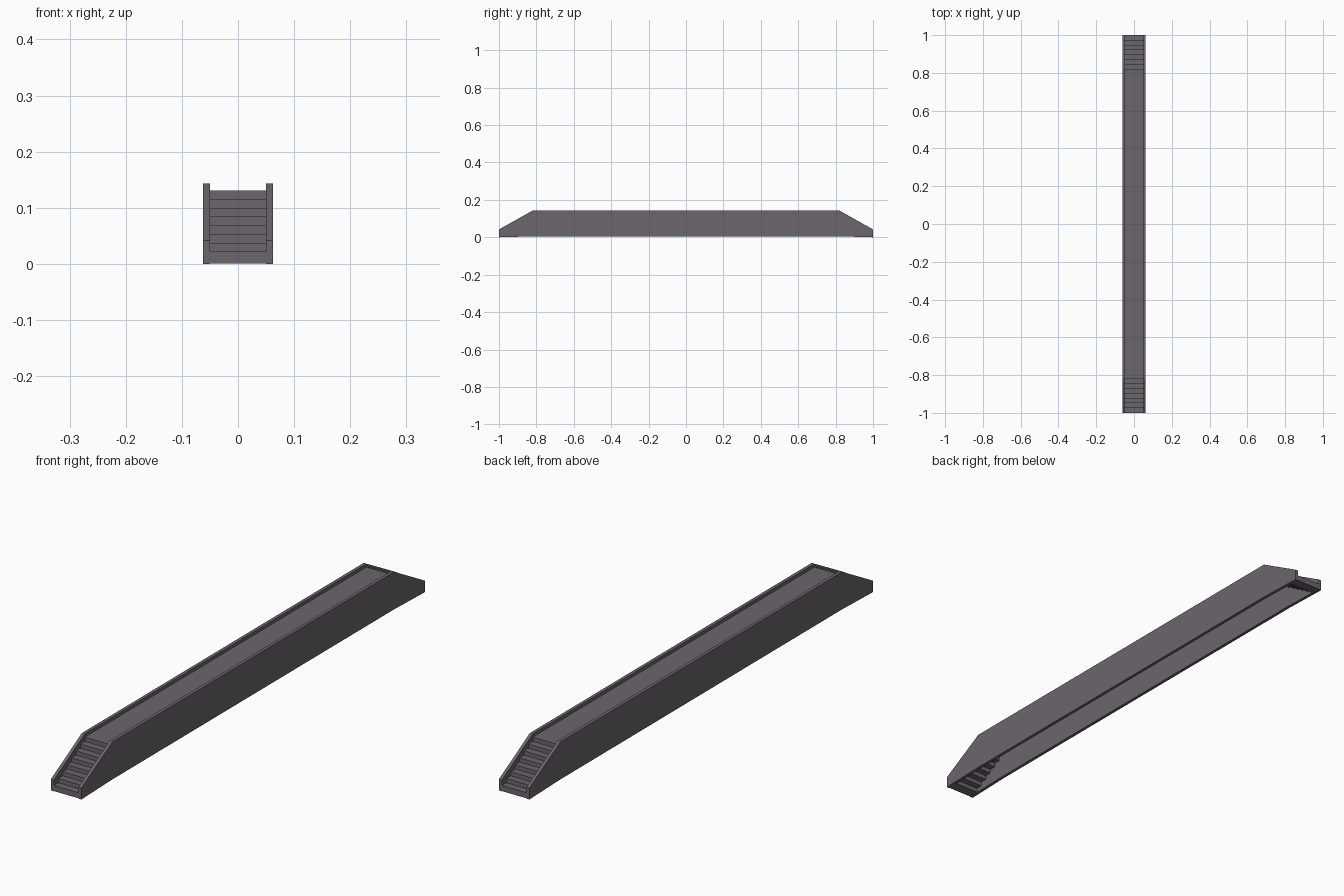
import bpy, bmesh

if "Cube" in bpy.data.objects:
    bpy.data.objects.remove(bpy.data.objects["Cube"])

stone = bpy.data.materials.new("dark_grey_stone")
stone.diffuse_color = (0.15, 0.133, 0.153, 1)
stone.use_nodes = True
stone.node_tree.nodes["Principled BSDF"].inputs["Base Color"].default_value = stone.diffuse_color


def extrude_profile(name, pts, x0, x1):
    """Extrude a closed (y, z) outline from x0 to x1."""
    bm = bmesh.new()
    face = bm.faces.new([bm.verts.new((x0, y, z)) for y, z in pts])
    res = bmesh.ops.extrude_face_region(bm, geom=[face])
    moved = [v for v in res["geom"] if isinstance(v, bmesh.types.BMVert)]
    bmesh.ops.translate(bm, verts=moved, vec=(x1 - x0, 0, 0))
    bmesh.ops.recalc_face_normals(bm, faces=bm.faces)
    me = bpy.data.meshes.new(name)
    bm.to_mesh(me)
    bm.free()
    me.materials.append(stone)
    ob = bpy.data.objects.new(name, me)
    bpy.context.collection.objects.link(ob)
    return ob


HALF, INNER, BEND = 1.0, 0.05, 0.82
STEPS, FIRST, DECK = 7, 0.022, 0.131
run = (HALF - BEND) / STEPS
rise = (DECK - FIRST) / STEPS
THICK = 0.02

# side walls with sloped ends and a slightly raised underside
half = [(-HALF, 0.0), (-HALF, 0.042), (-BEND, 0.143)]
wall = half + [(-y, z) for y, z in reversed(half)] + [(BEND, 0.005), (-BEND, 0.005)]
extrude_profile("left_wall", wall, -0.062, -INNER)
extrude_profile("right_wall", wall, INNER, 0.062)

# stairs at both ends and the deck between, as one stepped slab open below
top, under = [], []
for i in range(STEPS + 1):
    y, z = -HALF + i * run, FIRST + i * rise
    top += [(y, z - rise if i else 0.001), (y, z)]
    yu = y + 0.013
    if i:
        under += [(yu, z - rise - THICK + 0.001), (yu, z - THICK + 0.001)]
profile = top + [(-y, z) for y, z in reversed(top)]
profile += [(-y, z) for y, z in under] + list(reversed(under))
extrude_profile("stepped_deck", profile, -INNER, INNER)
